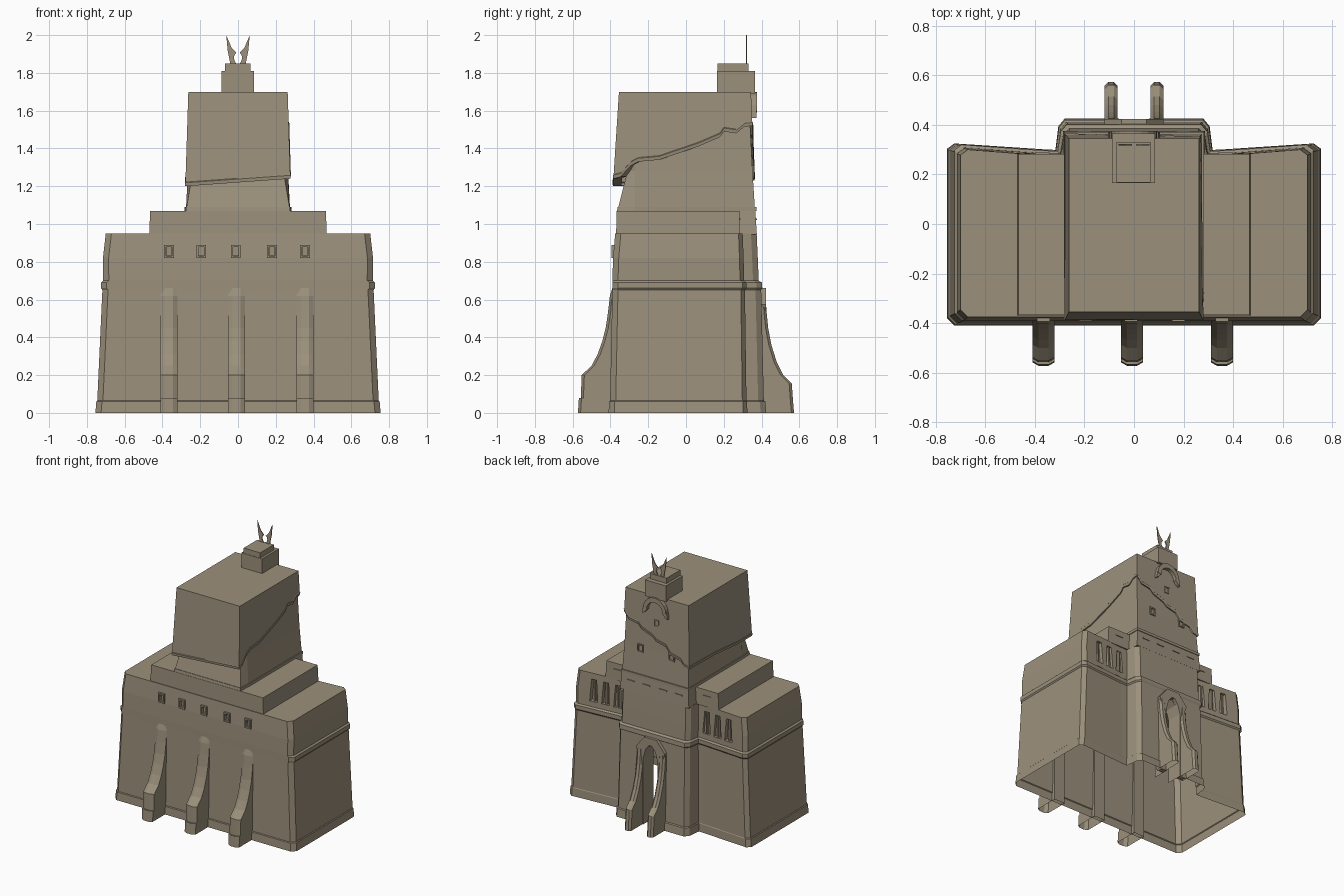
import bpy, bmesh, math

if "Cube" in bpy.data.objects:
    bpy.data.objects.remove(bpy.data.objects["Cube"])

mat = bpy.data.materials.new("sandstone")
mat.diffuse_color = (0.33, 0.28, 0.20, 1)
mat.use_nodes = True
mat.node_tree.nodes["Principled BSDF"].inputs["Base Color"].default_value = mat.diffuse_color


def finish(bm, name):
    bmesh.ops.recalc_face_normals(bm, faces=bm.faces)
    me = bpy.data.meshes.new(name)
    bm.to_mesh(me)
    bm.free()
    ob = bpy.data.objects.new(name, me)
    bpy.context.collection.objects.link(ob)
    me.materials.append(mat)
    return ob


def add_loft(bm, rings, caps=(True, True), closed=False):
    vs = [[bm.verts.new(p) for p in r] for r in rings]
    n = len(vs[0])
    pairs = list(zip(vs, vs[1:])) + ([(vs[-1], vs[0])] if closed else [])
    for a, b in pairs:
        for i in range(n):
            j = (i + 1) % n
            bm.faces.new((a[i], a[j], b[j], b[i]))
    if caps[0] and not closed:
        bm.faces.new(vs[0][::-1])
    if caps[1] and not closed:
        bm.faces.new(vs[-1])


def add_prism(bm, poly, y0, y1):
    """Outline in x,z extruded along y."""
    add_loft(bm, [[(x, y, z) for x, z in poly] for y in (y0, y1)])


def add_box(bm, x0, x1, y0, y1, z0, z1):
    add_prism(bm, [(x0, z0), (x1, z0), (x1, z1), (x0, z1)], y0, y1)


def add_frame(bm, x, z, w, h, t, y0, y1):
    """Raised rectangular window surround (half sizes w, h)."""
    loop = lambda a, b, y: [(x - a, y, z - b), (x + a, y, z - b), (x + a, y, z + b), (x - a, y, z + b)]
    add_loft(bm, [loop(w, h, y0), loop(w, h, y1), loop(w - t, h - t, y1), loop(w - t, h - t, y0)], closed=True)


# main body: T-shaped outline lofted through its levels
def body_ring(z, hx, yf, yw, tx, yt):
    c = 0.03
    half = [(hx - c, yf), (hx, yf + c), (hx, yw - 0.012), (hx - c, yw + 0.01), (0.36, yw - 0.014),
            (tx + 0.012, yw - 0.016), (tx, yt - 0.03), (tx - 0.025, yt)]
    return [(x, y, z) for x, y in half] + [(-x, y, z) for x, y in half[::-1]]


levels = [(0, .755, -.41, .315, .305, .425), (.06, .75, -.407, .313, .303, .42),
          (.065, .745, -.402, .31, .298, .412), (.65, .718, -.39, .302, .29, .398),
          (.66, .725, -.39, .31, .296, .404), (.69, .725, -.39, .31, .296, .402),
          (.70, .714, -.39, .298, .287, .385), (.82, .715, -.386, .295, .286, .38),
          (.95, .70, -.375, .29, .284, .374)]
bm = bmesh.new()
add_loft(bm, [body_ring(*l) for l in levels])
body = finish(bm, "main_body")

# cutter for doorway, back wing windows and front windows
FRONT_X = (-.365, -.195, -.012, .18, .355)
bm = bmesh.new()
add_prism(bm, [(-.06, -.1), (.06, -.1), (.06, .5), (.04, .57), (0, .61), (-.04, .57), (-.06, .5)], .3, .5)
for s in (-1, 1):
    for x in (.37, .465, .56):
        c = s * x
        add_prism(bm, [(c - .032, .74), (c + .032, .74), (c + .02, .905), (c - .02, .905)], .265, .4)
for x in FRONT_X:
    add_box(bm, x - .014, x + .014, -.45, -.37, .833, .877)
cutter = finish(bm, "opening_cutter")
cutter.hide_render = True
mod = body.modifiers.new("openings", 'BOOLEAN')
mod.operation = 'DIFFERENCE'
mod.solver = 'EXACT'
mod.object = cutter
dg = bpy.context.evaluated_depsgraph_get()
bm = bmesh.new()
bm.from_mesh(body.evaluated_get(dg).to_mesh())
body.modifiers.clear()
# the shell is hollow: open underside and open doorway
gone = []
for f in bm.faces:
    c = f.calc_center_median()
    door_back = abs(c.x) < .07 and abs(c.y - .3) < .002 and abs(f.normal.y) > .9 and c.z < .65
    if door_back or all(abs(v.co.z) < .001 for v in f.verts):
        gone.append(f)
bmesh.ops.delete(bm, geom=gone, context='FACES')
bm.to_mesh(body.data)
bm.free()
bpy.data.objects.remove(cutter)

# window surrounds on the front
bm = bmesh.new()
for x in FRONT_X:
    add_frame(bm, x, .855, .026, .035, .011, -.394, -.375)
finish(bm, "front_window_frames")

# mullions standing in the back wing windows
bm = bmesh.new()
for s in (-1, 1):
    for x in (.37, .465, .56):
        c = s * x
        add_box(bm, c - .006, c + .006, .262, .285, .74, .90)
finish(bm, "wing_window_mullions")

# stepped roof tier
bm = bmesh.new()
tier = lambda z, x, y0, y1: [(-x, y0, z), (x, y0, z), (x, y1, z), (-x, y1, z)]
add_loft(bm, [tier(.945, .47, -.37, .285), tier(1.07, .465, -.367, .282)])
finish(bm, "roof_tier")

# tower core, leaning in at the front corners
def core_ring(z, hf, yf, hx, yb):
    return [(-hf, yf, z), (hf, yf, z), (hx, -.27, z), (hx, yb, z), (-hx, yb, z), (-hx, -.27, z)]


bm = bmesh.new()
add_loft(bm, [core_ring(*l) for l in [
    (.945, .28, -.36, .286, .375), (1.07, .276, -.365, .277, .367), (1.07, .276, -.365, .282, .372),
    (1.09, .274, -.362, .282, .372), (1.09, .272, -.358, .275, .364),
    (1.28, .24, -.31, .265, .352), (1.55, .235, -.30, .258, .338)]])
finish(bm, "tower_core")

# upper tower: thicker shell with a jagged lower edge (side fractions fx, fy and height)
EDGE = [(-1, 0, 1.2), (0, 0, 1.22), (1, 0, 1.24), (1, .05, 1.25), (1, .12, 1.31), (1, .17, 1.33), (1, .32, 1.34),
        (1, .6, 1.41), (1, .76, 1.46), (1, .79, 1.49), (1, .88, 1.48), (1, .94, 1.515), (1, 1, 1.52),
        (.85, 1, 1.47), (.55, 1, 1.455), (.45, 1, 1.425), (.1, 1, 1.39), (0, 1, 1.365), (-.3, 1, 1.345),
        (-.45, 1, 1.295), (-.75, 1, 1.275), (-.85, 1, 1.24), (-1, 1, 1.23), (-1, .6, 1.225), (-1, .2, 1.2)]


def shell_point(fx, fy, z, k=0.0):
    t = (z - 1.2) / .5
    hx = .279 - .016 * t - k
    yf, yb = -.387 + .032 * t + k, .364 - .02 * t - k
    return (fx * hx, yf + (yb - yf) * fy, z)


bm = bmesh.new()
add_loft(bm, [[shell_point(a, b, z + .004, .045) for a, b, z in EDGE],
              [shell_point(a, b, z) for a, b, z in EDGE],
              [shell_point(a, b, z + .018, -.003) for a, b, z in EDGE],
              [shell_point(a, b, z + .022) for a, b, z in EDGE],
              [shell_point(a, b, 1.7) for a, b, z in EDGE]], caps=(False, True))
finish(bm, "upper_tower")

# small windows and slits on the tower back
bm = bmesh.new()
for x in (-.13, .13):
    add_frame(bm, x, 1.28, .024, .03, .009, .345, .361)
add_frame(bm, 0, 1.5, .02, .025, .008, .34, .358)
for x in (-.2, -.07, .07, .2):
    add_box(bm, x - .03, x + .03, .36, .376, 1.02, 1.028)
for x in (-.37, .37):
    add_box(bm, x - .03, x + .03, .27, .289, 1.02, 1.028)
finish(bm, "tower_windows")

# buttresses: profile (distance y, height z) with a chamfered nose
def buttress(name, x, w, prof, y_wall, sign):
    bm = bmesh.new()
    rings = []
    for y, z in prof:
        n = min(.014, (y - y_wall) * .5)
        rings.append([(x + a, sign * b, z) for a, b in
                      [(-w, y_wall), (-w, y - n), (-w * .45, y), (w * .45, y), (w, y - n), (w, y_wall)]])
    add_loft(bm, rings, caps=(False, True))
    finish(bm, name)


FRONT = [(.572, 0), (.567, .08), (.557, .08), (.552, .2), (.50, .25), (.468, .31), (.443, .38), (.425, .45),
         (.412, .54), (.403, .62), (.39, .66)]
BACK = [(.572, 0), (.567, .06), (.56, .155), (.515, .2), (.48, .27), (.452, .36), (.435, .45), (.427, .53),
        (.425, .56)]
for x in (-.365, -.008, .355):
    buttress("front_buttress", x, .045, FRONT, .38, -1)
for x in (-.092, .092):
    buttress("door_buttress", x, .026, BACK, .385, 1)

# doorway surround with an angular arch
inner = [(.06, 0), (.06, .5), (.04, .57), (0, .61)]
outer = [(.105, 0), (.105, .54), (.118, .55), (.118, .575), (.06, .645), (.025, .67)]
mirror = lambda p: p + [(-x, z) for x, z in p[::-1] if x > 0]
bm = bmesh.new()
path_out = mirror([(.105, 0), (.105, .53), (.12, .575), (.05, .66)])
path_in = mirror([(.06, 0), (.06, .5), (.04, .57), (.012, .605)])
rings = [[(a, .385, b), (a, .424, b), (c, .424, d), (c, .385, d)] for (a, b), (c, d) in zip(path_out, path_in)]
add_loft(bm, rings)
finish(bm, "door_surround")

# lantern on the tower roof
bm = bmesh.new()
add_box(bm, -.088, .085, .165, .365, 1.69, 1.81)
add_box(bm, -.07, .067, .168, .33, 1.80, 1.85)
finish(bm, "roof_lantern")

# arched bracket under the lantern
bm = bmesh.new()
rings = []
for i in range(11):
    a = math.pi * i / 10
    c, s = math.cos(a), math.sin(a)
    o, n = (.095 * c, 1.60 + .10 * s), (.068 * c, 1.59 + .075 * s)
    rings.append([(o[0], .33, o[1]), (o[0], .375, o[1]), (n[0], .375, n[1]), (n[0], .33, n[1])])
add_loft(bm, rings)
for s in (-1, 1):
    add_prism(bm, [(s * .062, 1.60), (s * .098, 1.61), (s * .105, 1.56), (s * .085, 1.57)], .335, .372)
finish(bm, "lantern_bracket")

# twin horns
bm = bmesh.new()
for s in (-1, 1):
    add_prism(bm, [(s * x, z) for x, z in [(.062, 2.0), (.055, 1.92), (.04, 1.845), (.008, 1.845), (.02, 1.87),
                                           (.022, 1.885), (.016, 1.90), (.008, 1.905), (.035, 1.935)]], .317, .323)
finish(bm, "roof_horns")
